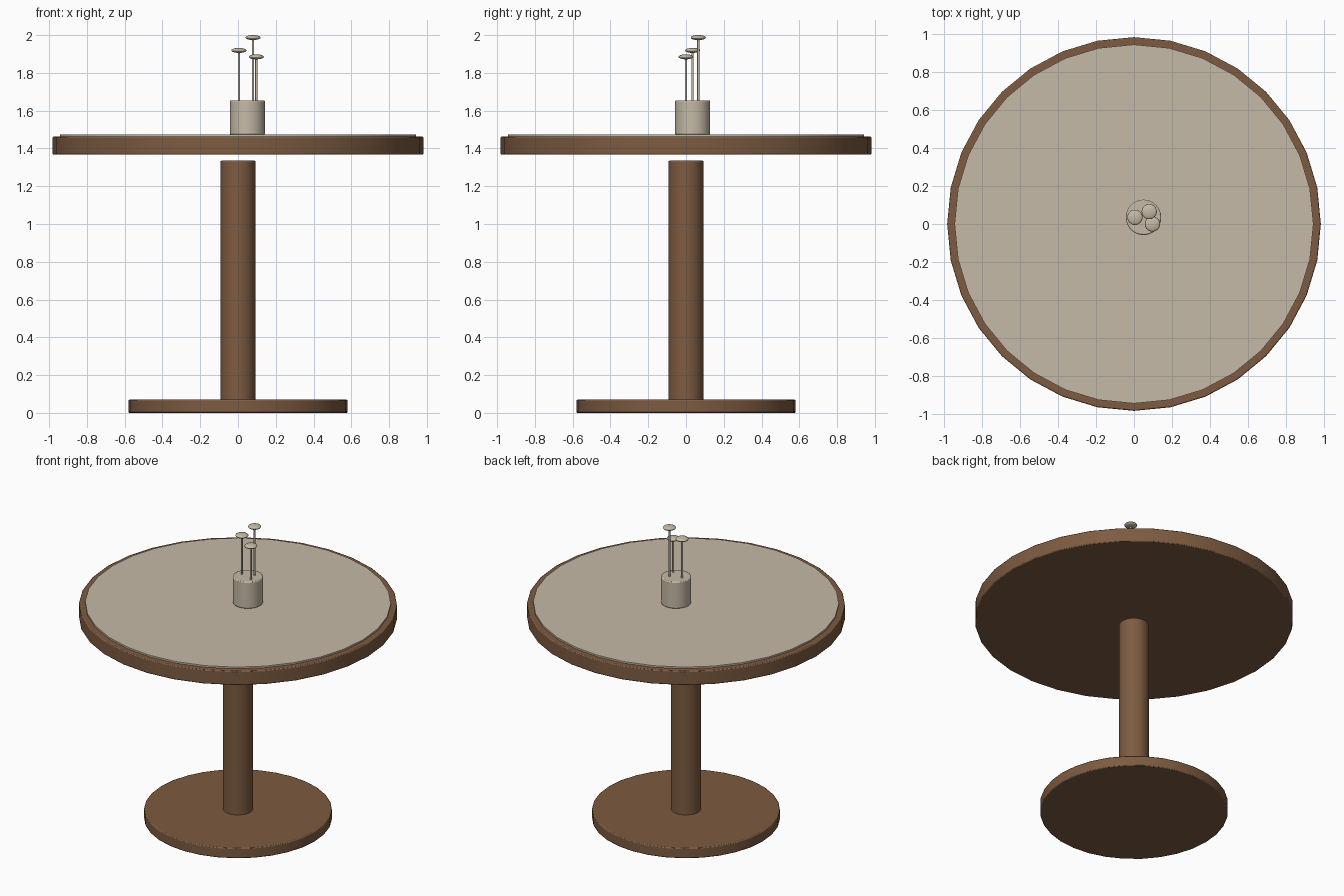
import bpy
import math

if "Cube" in bpy.data.objects:
    bpy.data.objects.remove(bpy.data.objects["Cube"])


def material(name, rgb):
    m = bpy.data.materials.new(name)
    m.diffuse_color = (*rgb, 1.0)
    m.use_nodes = True
    m.node_tree.nodes["Principled BSDF"].inputs["Base Color"].default_value = m.diffuse_color
    return m


WOOD = material("brown wood", (0.205, 0.105, 0.052))
CREAM = material("cream", (0.56, 0.49, 0.385))


def finish(obj, name, mat):
    obj.name = name
    obj.data.materials.append(mat)
    bpy.ops.object.shade_smooth_by_angle(angle=math.radians(40))
    return obj


def disc(name, mat, radius, z0, z1, x=0.0, y=0.0, sides=32, bevel=0.0):
    """Upright cylinder between two heights, with optional softened rims."""
    bpy.ops.mesh.primitive_cylinder_add(vertices=sides, radius=radius, depth=z1 - z0,
                                        location=(x, y, (z0 + z1) / 2))
    obj = finish(bpy.context.object, name, mat)
    if bevel:
        mod = obj.modifiers.new("soft rim", 'BEVEL')
        mod.width = bevel
        mod.segments = 2
        mod.limit_method = 'ANGLE'
        mod.angle_limit = math.radians(40)
    return obj


# Table: base, post and top with a cloth inlay
disc("base", WOOD, 0.58, 0.0, 0.07, bevel=0.006)
disc("post", WOOD, 0.093, 0.06, 1.335, bevel=0.006)
disc("table_top", WOOD, 0.982, 1.367, 1.462, bevel=0.006)
disc("cloth", CREAM, 0.943, 1.455, 1.473)

# Vase
disc("vase", CREAM, 0.093, 1.473, 1.655, x=0.05, y=0.035, bevel=0.006)

# Flowers: thin stem with a flattened round head
for i, (x, y, z) in enumerate([(0.005, 0.035, 1.919), (0.08, 0.065, 1.987), (0.097, 0.0, 1.885)], 1):
    disc(f"stem_{i}", CREAM, 0.006, 1.64, z, x=x, y=y, sides=12)
    bpy.ops.mesh.primitive_uv_sphere_add(segments=24, ring_count=12, radius=0.04, location=(x, y, z))
    head = finish(bpy.context.object, f"flower_head_{i}", CREAM)
    head.scale = (1, 1, 0.33)
